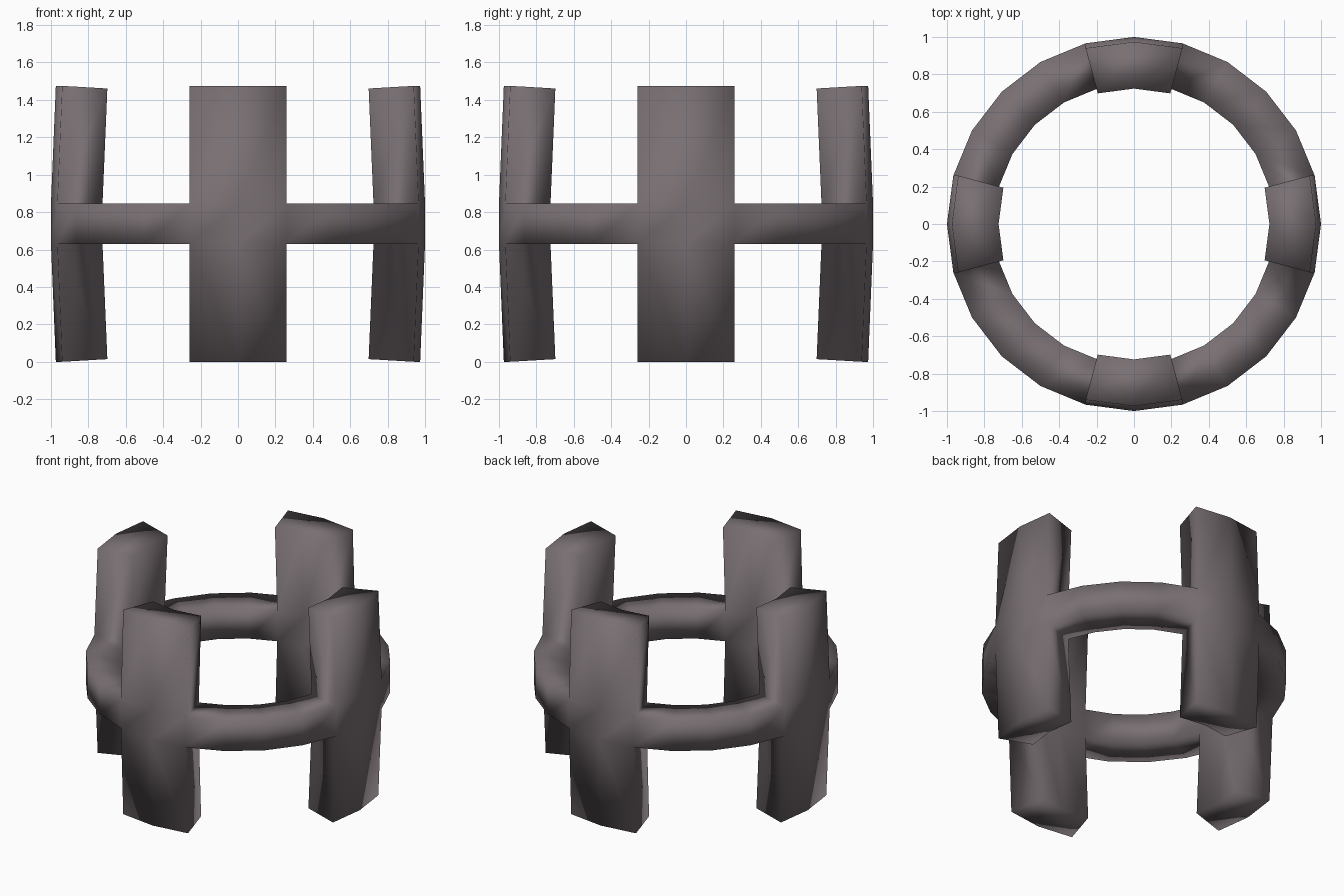
import bpy, bmesh, math

if "Cube" in bpy.data.objects:
    bpy.data.objects.remove(bpy.data.objects["Cube"])

N = 24                          # sides of the ring
R_OUT, R_IN = 1.0, 0.75         # ring radii
Z_LOW, Z_HIGH, Z_TOP = 0.63, 0.845, 1.475
LEAN, DROP = 0.026, 0.014       # inward lean of the post ends, slope of caps

mat = bpy.data.materials.new("warm grey")
mat.diffuse_color = (0.19, 0.16, 0.17, 1)
mat.use_nodes = True
mat.node_tree.nodes["Principled BSDF"].inputs["Base Color"].default_value = mat.diffuse_color

bm = bmesh.new()


def point(r, i, z):
    a = 2 * math.pi * i / N
    return bm.verts.new((r * math.cos(a), r * math.sin(a), z))


# Ring: rectangular section with corners out-low, out-high, in-high, in-low
rows = [[point(R_OUT, i, Z_LOW), point(R_OUT, i, Z_HIGH),
         point(R_IN, i, Z_HIGH), point(R_IN, i, Z_LOW)] for i in range(N)]
post_segments = {(q * 6 + d) % N for q in range(4) for d in (-1, 0)}
for i in range(N):
    a, b = rows[i], rows[(i + 1) % N]
    for k in range(4):
        if k in (1, 3) and i in post_segments:
            continue            # open where a post grows out
        m = (k + 1) % 4
        bm.faces.new((a[k], b[k], b[m], a[m]))

# Posts: two ring segments continued up and down, leaning inwards
for q in range(4):
    ang = q * math.pi / 2
    dx, dy = -LEAN * math.cos(ang), -LEAN * math.sin(ang)
    ids = [(q * 6 + d) % N for d in (-1, 0, 1)]
    for out_k, in_k, z, s in ((1, 2, Z_TOP, -1), (0, 3, 0.0, 1)):
        base = [rows[i][out_k] for i in ids] + [rows[i][in_k] for i in reversed(ids)]
        end = []
        for n, v in enumerate(base):
            zz = z if n < 3 else z + s * DROP
            end.append(bm.verts.new((v.co.x + dx, v.co.y + dy, zz)))
        for n in range(6):
            m = (n + 1) % 6
            bm.faces.new((base[n], base[m], end[m], end[n]))
        bm.faces.new((end[0], end[1], end[4], end[5]))
        bm.faces.new((end[1], end[2], end[3], end[4]))

bmesh.ops.recalc_face_normals(bm, faces=bm.faces)
for f in bm.faces:
    f.smooth = True
mesh = bpy.data.meshes.new("ring_with_posts")
bm.to_mesh(mesh)
bm.free()
mesh.materials.append(mat)
obj = bpy.data.objects.new("ring_with_posts", mesh)
bpy.context.collection.objects.link(obj)
